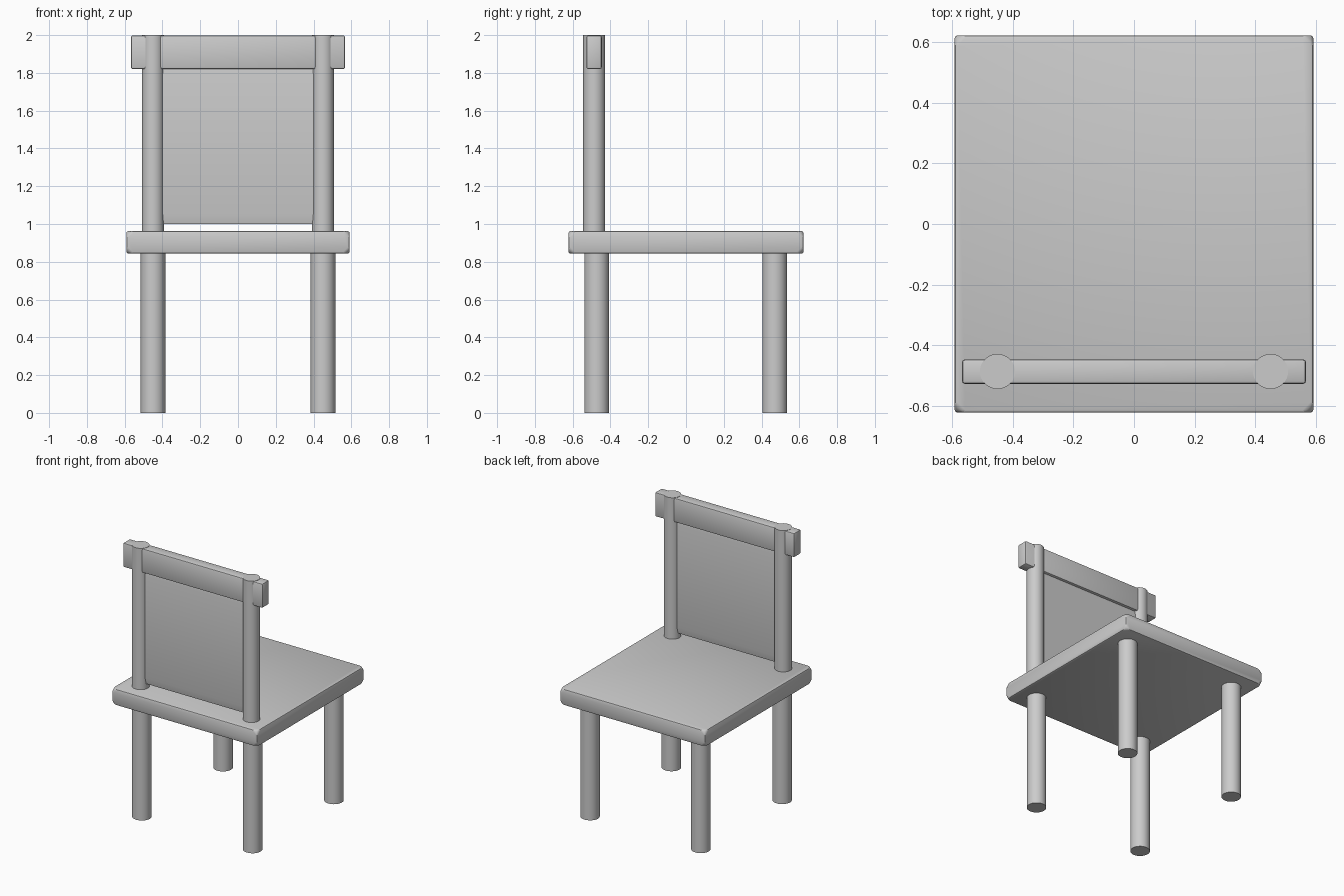
import bpy, bmesh
from mathutils import Matrix, Vector

if "Cube" in bpy.data.objects:
    bpy.data.objects.remove(bpy.data.objects["Cube"])


def finish(name, bm, angle=0.6):
    me = bpy.data.meshes.new(name)
    bm.to_mesh(me)
    bm.free()
    ob = bpy.data.objects.new(name, me)
    bpy.context.collection.objects.link(ob)
    bpy.ops.object.select_all(action='DESELECT')
    ob.select_set(True)
    bpy.context.view_layer.objects.active = ob
    bpy.ops.object.shade_smooth_by_angle(angle=angle)
    return ob


def box(lo, hi):
    bm = bmesh.new()
    lo, hi = Vector(lo), Vector(hi)
    size = Matrix.Diagonal((*(hi - lo), 1))
    bmesh.ops.create_cube(bm, size=1, matrix=Matrix.Translation((lo + hi) / 2) @ size)
    return bm


def bevel(bm, width, segments=1, affect='EDGES'):
    geom = bm.verts[:] if affect == 'VERTICES' else bm.edges[:]
    bmesh.ops.bevel(bm, geom=geom, offset=width, segments=segments, profile=0.5,
                    affect=affect, clamp_overlap=True)


def post(name, x, y, radius, z0, z1):
    bm = bmesh.new()
    bmesh.ops.create_cone(bm, cap_ends=True, segments=32, radius1=radius, radius2=radius,
                          depth=z1 - z0, matrix=Matrix.Translation((x, y, (z0 + z1) / 2)))
    return finish(name, bm)


# Seat slab with clipped corners and softened edges
seat = box((-0.591, -0.622, 0.843), (0.591, 0.622, 0.962))
bevel(seat, 0.03, affect='VERTICES')
bevel(seat, 0.01, segments=2)
finish("seat", seat)

# Legs and back posts, mirrored left and right
for side, x in (("left", -0.45), ("right", 0.45)):
    post(f"{side}_back_rest_leg", x, -0.473, 0.065, 0.0, 0.86)
    post(f"{side}_open_side_leg", x, 0.47, 0.065, 0.0, 0.86)
    post(f"{side}_back_post", x, -0.486, 0.058, 0.94, 2.0)

# Top rail across the posts
rail = box((-0.567, -0.527, 1.82), (0.567, -0.446, 1.998))
bevel(rail, 0.01, segments=2)
finish("top_rail", rail)

# Back panel with bevelled long edges
panel = box((-0.43, -0.512, 1.0), (0.43, -0.461, 1.845))
for v in panel.verts:
    v.co.z = 1.4225 + (v.co.z - 1.4225) * 0.2
bevel(panel, 0.01)
for v in panel.verts:
    v.co.z = 1.4225 + (v.co.z - 1.4225) * 5
finish("back_panel", panel)
